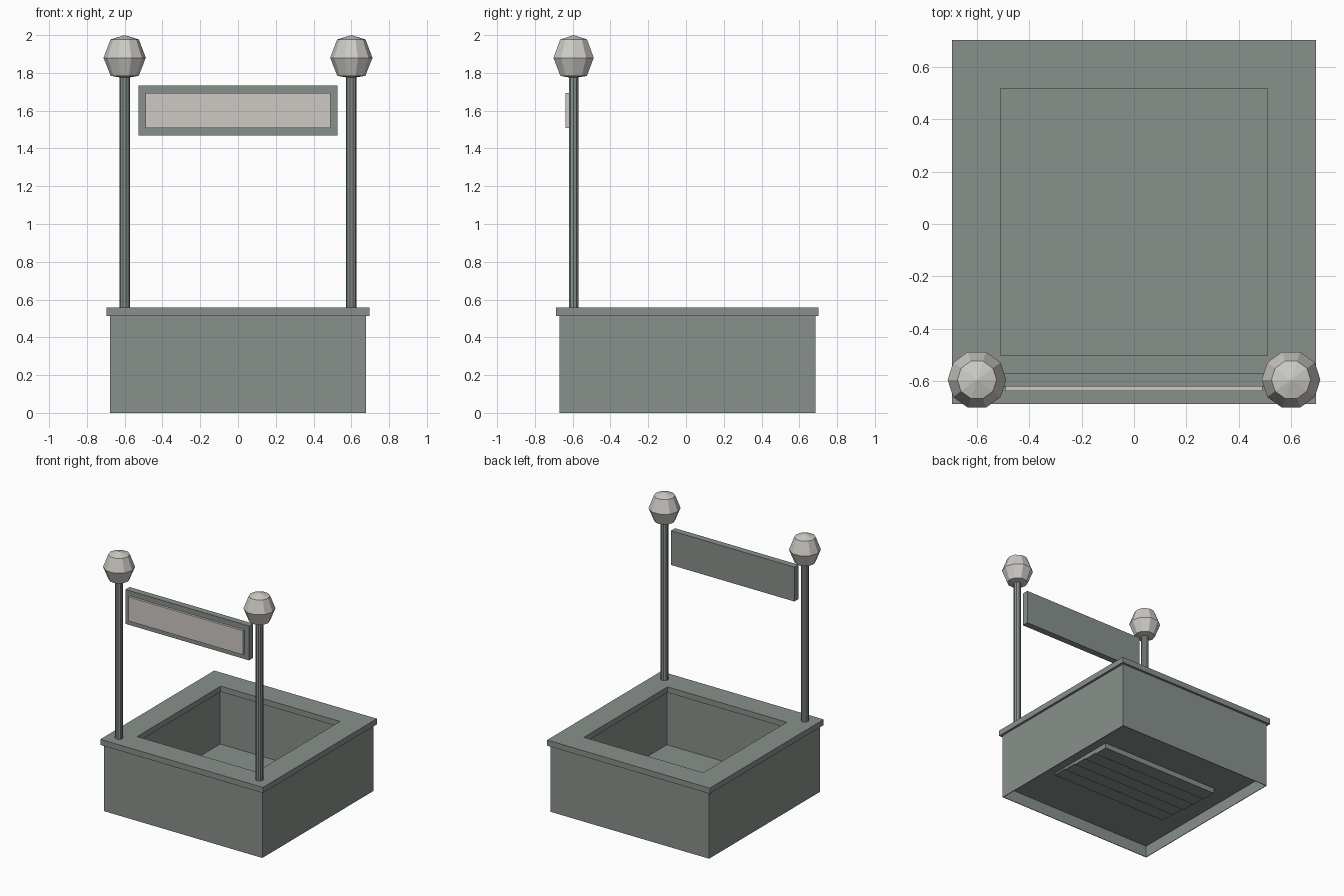
import bpy, bmesh, math
from mathutils import Matrix

if "Cube" in bpy.data.objects:
    bpy.data.objects.remove(bpy.data.objects["Cube"])


def material(name, rgb):
    m = bpy.data.materials.new(name)
    m.use_nodes = True
    col = (*rgb, 1)
    m.diffuse_color = col
    m.node_tree.nodes["Principled BSDF"].inputs["Base Color"].default_value = col
    return m


STONE = material("grey green", (0.25, 0.285, 0.265))
PANEL = material("warm grey", (0.61, 0.58, 0.545))
LAMP = material("lamp grey", (0.61, 0.595, 0.56))
CY = 0.0075   # centre of the base in y


def finish(name, bm, mat):
    bmesh.ops.recalc_face_normals(bm, faces=bm.faces)
    mesh = bpy.data.meshes.new(name)
    bm.to_mesh(mesh)
    bm.free()
    mesh.materials.append(mat)
    obj = bpy.data.objects.new(name, mesh)
    bpy.context.collection.objects.link(obj)
    return obj


def box(name, lo, hi, mat):
    bm = bmesh.new()
    size = [b - a for a, b in zip(lo, hi)]
    mid = [(a + b) / 2 for a, b in zip(lo, hi)]
    bmesh.ops.create_cube(bm, size=1, matrix=Matrix.Translation(mid) @ Matrix.Diagonal((*size, 1)))
    return finish(name, bm, mat)


def frame(name, outer, inner, z0, z1, mat):
    """Square ring with a square opening."""
    bm = bmesh.new()
    loops = []
    for r, z in ((outer, z0), (outer, z1), (inner, z1), (inner, z0)):
        loops.append([bm.verts.new((sx * r, sy * r + CY, z))
                      for sx, sy in ((-1, -1), (1, -1), (1, 1), (-1, 1))])
    for i in range(4):
        a, b = loops[i], loops[(i + 1) % 4]
        for j in range(4):
            k = (j + 1) % 4
            bm.faces.new((a[j], a[k], b[k], b[j]))
    return finish(name, bm, mat)


def lathe(name, profile, sides, x, y, mat):
    """Faceted turned shape from (radius, height) points."""
    bm = bmesh.new()
    vs = [bm.verts.new((r, 0, z)) for r, z in profile]
    es = [bm.edges.new(p) for p in zip(vs, vs[1:])]
    bmesh.ops.spin(bm, geom=vs + es, cent=(0, 0, 0), axis=(0, 0, 1),
                   angle=math.tau, steps=sides, use_merge=True)
    bmesh.ops.remove_doubles(bm, verts=bm.verts, dist=0.0005)
    bmesh.ops.translate(bm, verts=bm.verts, vec=(x, y, 0))
    return finish(name, bm, mat)


# Base: thin skirt, recessed pit walls, pit floor and overhanging coping
FLOOR = 0.1
frame("base_skirt", 0.677, 0.672, 0, FLOOR, STONE)
frame("pit_walls", 0.677, 0.525, FLOOR, 0.513, STONE)
frame("coping", 0.695, 0.51, 0.513, 0.557, STONE)
box("pit_floor", (-0.674, CY - 0.674, FLOOR - 0.01), (0.674, CY + 0.674, FLOOR), STONE)

# Shallow treads set into the floor, rising towards the front
for i in range(5):
    back = 0.29 - i * 0.115
    box(f"tread_{i + 1}", (-0.51, back - 0.115, 0.05 + i * 0.007),
        (0.51, back, FLOOR - 0.005), STONE)

# Lamp posts with faceted globes
for side, sx in (("right", -1), ("left", 1)):
    lathe(side + "_post", ((0, 0.555), (0.027, 0.555), (0.027, 1.79), (0, 1.79)),
          10, sx * 0.6, -0.595, STONE)
    lathe(side + "_globe", ((0, 1.772), (0.074, 1.784), (0.112, 1.88), (0.075, 1.977), (0, 2)),
          10, sx * 0.6, -0.595, LAMP)

# Sign between the posts
box("sign_board", (-0.528, -0.62, 1.468), (0.528, -0.57, 1.733), STONE)
box("sign_panel", (-0.49, -0.638, 1.507), (0.49, -0.62, 1.693), PANEL)
